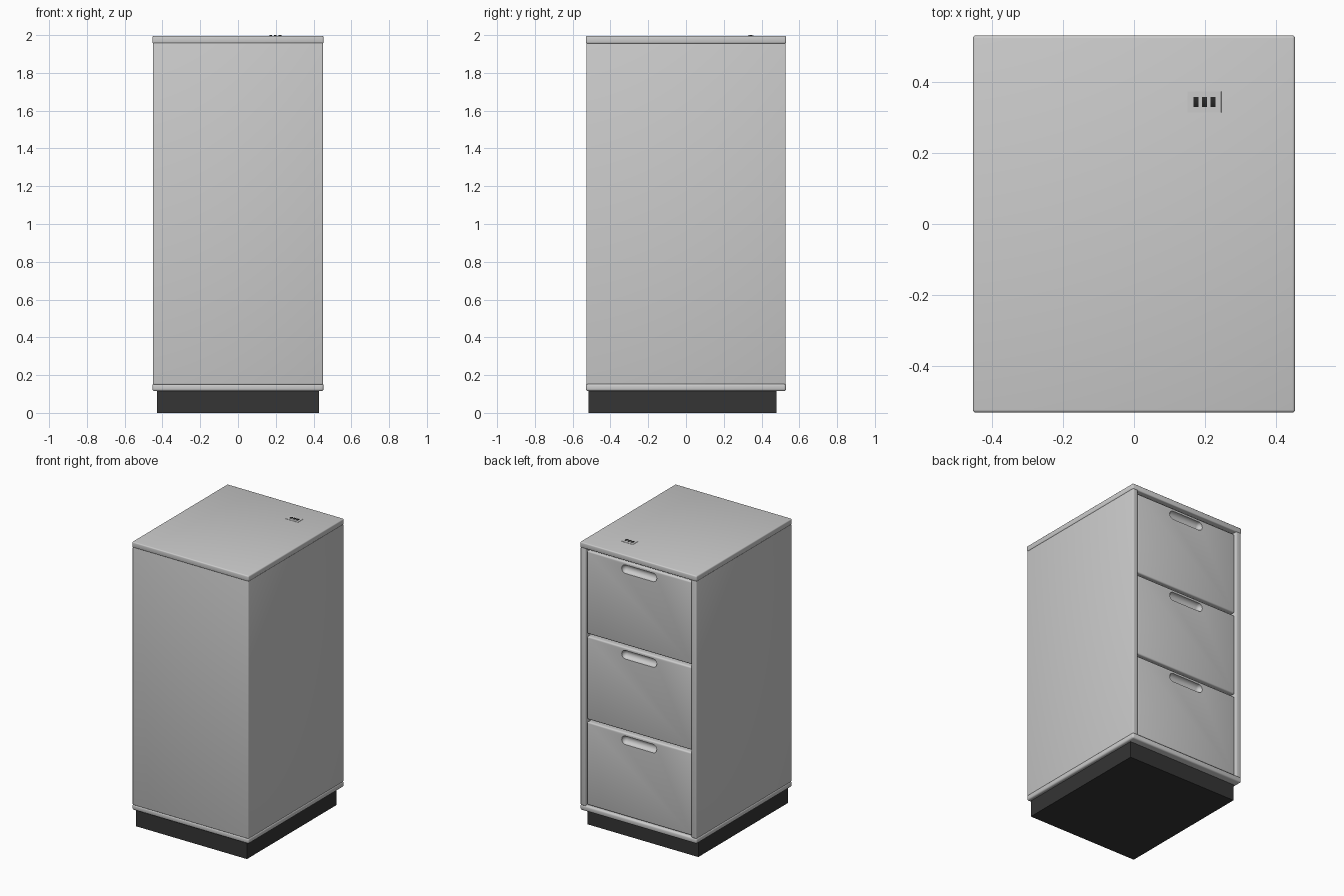
import bpy, bmesh, math
from mathutils import Vector

if "Cube" in bpy.data.objects:
    bpy.data.objects.remove(bpy.data.objects["Cube"])


def material(name, v):
    m = bpy.data.materials.new(name)
    m.diffuse_color = (v, v, v, 1)
    m.use_nodes = True
    m.node_tree.nodes["Principled BSDF"].inputs["Base Color"].default_value = m.diffuse_color
    return m


def finish(bm, name, bevel=0, segments=3, mat=None):
    bmesh.ops.recalc_face_normals(bm, faces=bm.faces)
    if bevel:
        bmesh.ops.bevel(bm, geom=list(bm.edges), offset=bevel, segments=segments,
                        profile=0.5, affect='EDGES', clamp_overlap=True)
    mesh = bpy.data.meshes.new(name)
    bm.to_mesh(mesh)
    bm.free()
    ob = bpy.data.objects.new(name, mesh)
    bpy.context.collection.objects.link(ob)
    if mat:
        mesh.materials.append(mat)
    return ob


def box(name, x, y, z, bevel=0, segments=3, mat=None):
    bm = bmesh.new()
    bmesh.ops.create_cube(bm, size=1)
    for v in bm.verts:
        v.co = Vector([(r[0] + r[1]) / 2 + c * (r[1] - r[0]) for c, r in zip(v.co, (x, y, z))])
    return finish(bm, name, bevel, segments, mat)


def smooth(ob):
    bpy.ops.object.select_all(action='DESELECT')
    ob.select_set(True)
    bpy.context.view_layer.objects.active = ob
    bpy.ops.object.shade_smooth_by_angle(angle=math.radians(35))


dark = material("dark_plinth", 0.035)
black = material("dial_black", 0.02)
parts = []

# Plinth, base slab and top slab
parts.append(box("plinth", (-0.43, 0.43), (-0.515, 0.478), (0, 0.12), mat=dark))
parts.append(box("base_slab", (-0.453, 0.453), (-0.53, 0.53), (0.115, 0.155), 0.012))
parts.append(box("top_slab", (-0.453, 0.453), (-0.53, 0.53), (1.955, 1.995), 0.008))

# Cabinet shell: side panels stand proud around the drawer recess
half = [(0.45, -0.528), (0.45, 0.528), (0.41, 0.528), (0.41, 0.478)]
profile = half + [(-x, y) for x, y in reversed(half)]
bm = bmesh.new()
face = bm.faces.new([bm.verts.new((x, y, 0.15)) for x, y in profile])
ext = bmesh.ops.extrude_face_region(bm, geom=[face])
for v in ext["geom"]:
    if isinstance(v, bmesh.types.BMVert):
        v.co.z = 1.96
parts.append(finish(bm, "cabinet_shell", 0.006))

# Three drawer fronts, each with a scooped finger pull
for i in range(3):
    z0 = 0.158 + 0.6 * i
    front = box(f"drawer_front_{i + 1}", (-0.407, 0.407), (0.47, 0.518), (z0, z0 + 0.582), 0.01)
    zc = z0 + 0.532
    cutter = box(f"pull_cutter_{i + 1}", (-0.136, 0.136), (0.488, 0.548), (zc - 0.03, zc + 0.03), 0.0298, 8)
    cutter.hide_render = True
    cutter.hide_viewport = False
    mod = front.modifiers.new("pull", 'BOOLEAN')
    mod.operation = 'DIFFERENCE'
    mod.solver = 'EXACT'
    mod.object = cutter
    bpy.context.view_layer.objects.active = front
    bpy.ops.object.modifier_apply(modifier="pull")
    bpy.data.objects.remove(cutter)
    parts.append(front)

# Combination lock: plate with three dials
parts.append(box("lock_plate", (0.15, 0.246), (0.313, 0.373), (1.985, 1.9965), 0.001, 1))
for i in range(3):
    bpy.ops.mesh.primitive_cylinder_add(vertices=48, radius=0.03, depth=0.014,
                                        location=(0.174 + 0.024 * i, 0.343, 1.97),
                                        rotation=(0, math.pi / 2, 0))
    dial = bpy.context.object
    dial.name = f"lock_dial_{i + 1}"
    dial.data.materials.append(black)
    parts.append(dial)

for p in parts:
    smooth(p)
